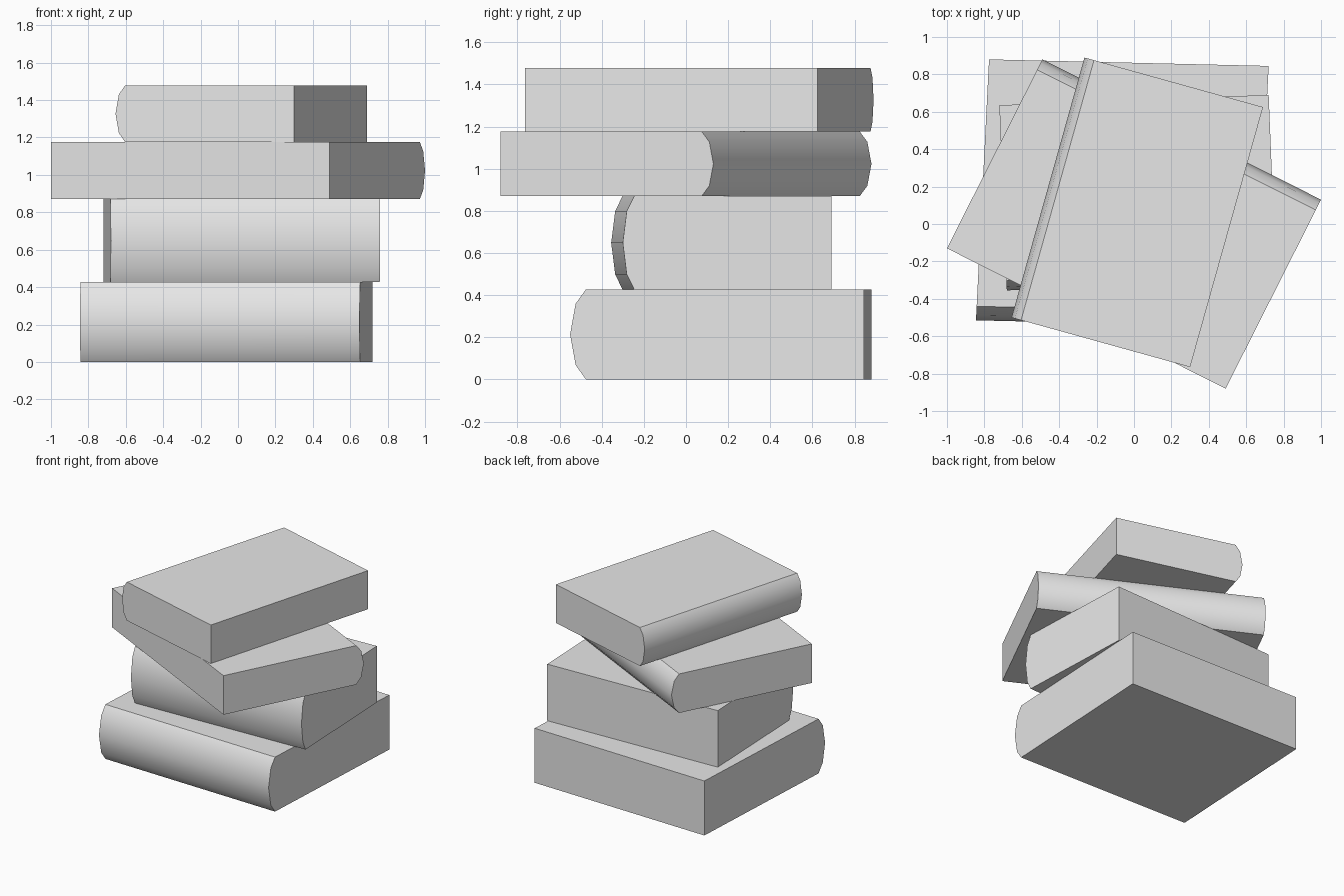
import bpy, bmesh, math
from mathutils import Vector

cube = bpy.data.objects.get("Cube")
if cube:
    bpy.data.objects.remove(cube, do_unlink=True)

# One plain grey for every book
grey = bpy.data.materials.new("plain_grey")
grey.use_nodes = True
colour = (0.8, 0.8, 0.8, 1)
grey.diffuse_color = colour
grey.node_tree.nodes["Principled BSDF"].inputs["Base Color"].default_value = colour

# Rounded spine outline: (share of spine depth, share of thickness)
SPINE = [(0, 0), (0.65, 0.16), (1, 0.5), (0.65, 0.84), (0, 1)]


def book(name, page_start, page_end, spine_tip, depth, bottom, top):
    """Sweep the book outline along its length, from page_start to page_end."""
    start = Vector((*page_start, 0))
    length = Vector((*page_end, 0)) - start
    across = Vector((*spine_tip, 0)) - start
    flat = 1 - depth / across.length
    outline = [(0, 0)] + [(flat + (1 - flat) * d, t) for d, t in SPINE] + [(0, 1)]

    bm = bmesh.new()
    verts = [bm.verts.new(start + across * a + Vector((0, 0, bottom + (top - bottom) * t)))
             for a, t in outline]
    end = bm.faces.new(verts)
    swept = bmesh.ops.extrude_face_region(bm, geom=[end], use_keep_orig=True)
    moved = [v for v in swept["geom"] if isinstance(v, bmesh.types.BMVert)]
    bmesh.ops.translate(bm, verts=moved, vec=length)
    bmesh.ops.recalc_face_normals(bm, faces=bm.faces)
    mesh = bpy.data.meshes.new(name)
    bm.to_mesh(mesh)
    bm.free()
    mesh.materials.append(grey)

    obj = bpy.data.objects.new(name, mesh)
    bpy.context.collection.objects.link(obj)
    bpy.ops.object.select_all(action="DESELECT")
    obj.select_set(True)
    bpy.context.view_layer.objects.active = obj
    bpy.ops.object.shade_smooth_by_angle(angle=math.radians(33))


# Stack from the bottom up
book("bottom_book", (-0.775, 0.88), (0.72, 0.845), (-0.845, -0.515), 0.075, 0, 0.427)
book("second_book", (-0.72, 0.635), (0.72, 0.69), (-0.68, -0.355), 0.054, 0.427, 0.87)
book("third_book", (-1, -0.13), (0.49, -0.88), (-0.49, 0.88), 0.062, 0.87, 1.176)
book("top_book", (0.69, 0.625), (0.3, -0.765), (-0.265, 0.89), 0.053, 1.176, 1.478)
